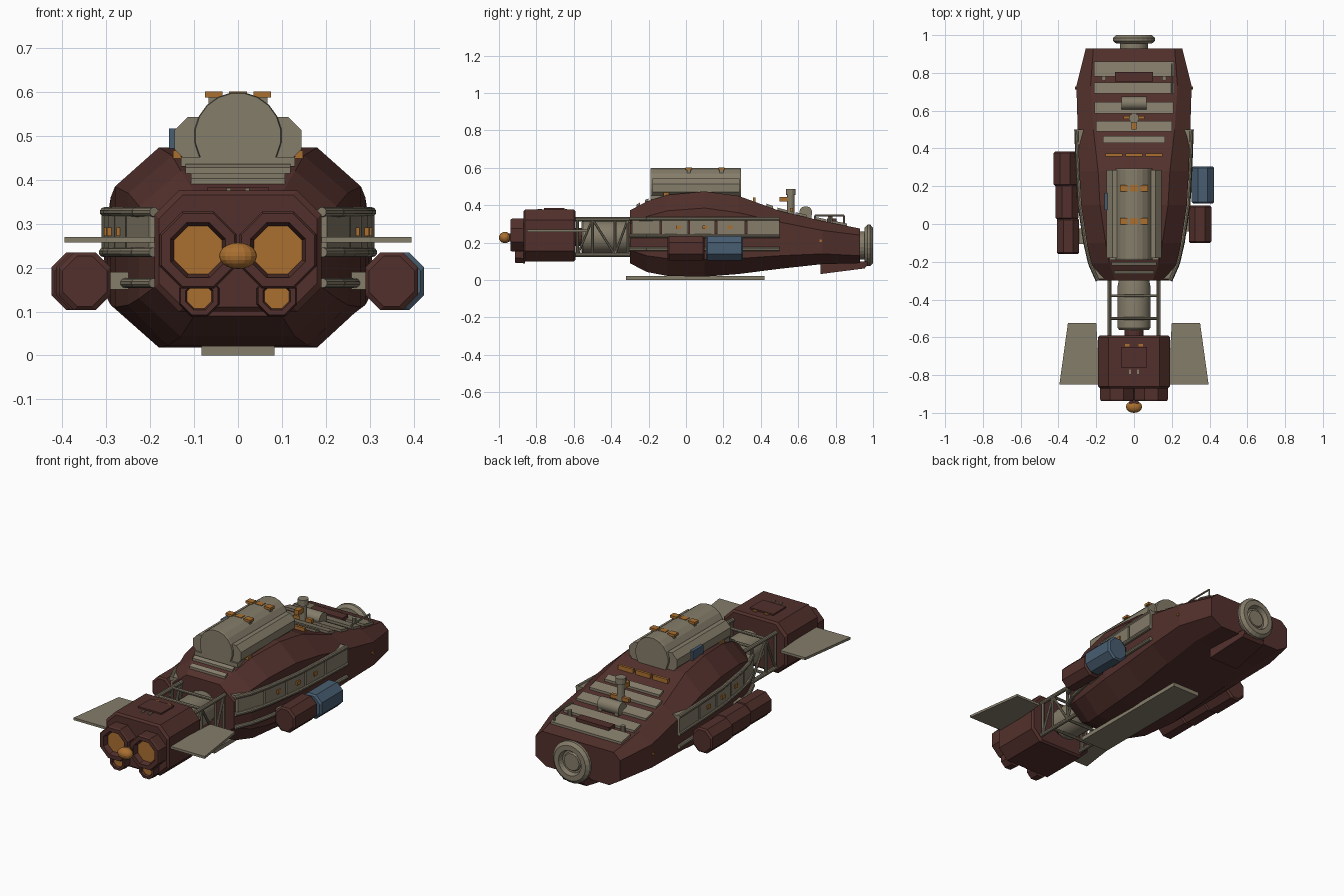
import bpy, bmesh, math
from mathutils import Vector

if "Cube" in bpy.data.objects:
    bpy.data.objects.remove(bpy.data.objects["Cube"])


def material(name, rgb):
    m = bpy.data.materials.new(name)
    m.diffuse_color = (*rgb, 1)
    m.use_nodes = True
    m.node_tree.nodes["Principled BSDF"].inputs["Base Color"].default_value = m.diffuse_color
    return m


RED = material("dark_red", (0.085, 0.030, 0.025))
TAN = material("tan", (0.235, 0.205, 0.145))
ORANGE = material("orange", (0.40, 0.16, 0.03))
BLUE = material("blue", (0.065, 0.11, 0.165))


def loft(name, rings, mat, smooth=False):
    """Skin a list of equal-length point rings and cap both ends."""
    bm = bmesh.new()
    vs = [[bm.verts.new(p) for p in r] for r in rings]
    n = len(rings[0])
    for a, b in zip(vs, vs[1:]):
        for i in range(n):
            bm.faces.new((a[i], a[(i + 1) % n], b[(i + 1) % n], b[i]))
    bm.faces.new(vs[0])
    bm.faces.new(vs[-1])
    bmesh.ops.recalc_face_normals(bm, faces=bm.faces)
    me = bpy.data.meshes.new(name)
    bm.to_mesh(me)
    bm.free()
    me.materials.append(mat)
    ob = bpy.data.objects.new(name, me)
    bpy.context.collection.objects.link(ob)
    if smooth:
        bpy.context.view_layer.objects.active = ob
        ob.select_set(True)
        bpy.ops.object.shade_smooth_by_angle(angle=math.radians(25))
        ob.select_set(False)
    return ob


def rect(y, x0, x1, z0, z1):
    return [(x0, y, z0), (x1, y, z0), (x1, y, z1), (x0, y, z1)]


def octagon(y, x0, x1, z0, z1, c):
    return [(x0 + c, y, z0), (x1 - c, y, z0), (x1, y, z0 + c), (x1, y, z1 - c),
            (x1 - c, y, z1), (x0 + c, y, z1), (x0, y, z1 - c), (x0, y, z0 + c)]


def box(name, x0, x1, y0, y1, z0, z1, mat):
    return loft(name, [rect(y0, x0, x1, z0, z1), rect(y1, x0, x1, z0, z1)], mat)


def rod(name, p, q, r, mat, n=10):
    p, q = Vector(p), Vector(q)
    rot = (q - p).to_track_quat('Z', 'Y')
    circ = [rot @ Vector((r * math.cos(t), r * math.sin(t), 0))
            for t in (2 * math.pi * (i + .5) / n for i in range(n))]
    return loft(name, [[p + c for c in circ], [q + c for c in circ]], mat, n > 8)


def lathe(name, x, z, profile, mat, n=24, smooth=False):
    """Spin (y, radius) pairs round an axis parallel to y."""
    ang = [2 * math.pi * (i + .5) / n for i in range(n)]
    return loft(name, [[(x + r * math.cos(t), y, z + r * math.sin(t)) for t in ang]
                       for y, r in profile], mat, smooth)


# hull stations: y, top half width, top z, half width, upper z, lower z, bottom half width, bottom z
HULL = [(-.30, .10, .372, .185, .30, .16, .10, .09), (-.21, .13, .42, .225, .34, .13, .13, .043),
        (-.10, .15, .455, .25, .37, .115, .16, .022), (.10, .18, .474, .28, .385, .11, .18, .018),
        (.28, .19, .45, .29, .36, .115, .18, .032), (.50, .215, .37, .298, .31, .13, .19, .06),
        (.73, .23, .315, .305, .265, .14, .20, .085), (.93, .215, .275, .255, .24, .13, .19, .09)]


def hull_at(y, k):
    for a, b in zip(HULL, HULL[1:]):
        if y <= b[0]:
            break
    return a[k] + (b[k] - a[k]) * (y - a[0]) / (b[0] - a[0])


loft("hull", [[(tw, y, zt), (w, y, zu), (w, y, zl), (bw, y, zb), (-bw, y, zb),
               (-w, y, zl), (-w, y, zu), (-tw, y, zt)]
              for y, tw, zt, w, zu, zl, bw, zb in HULL], RED)
loft("chin", [rect(.72, -.09, .09, .032, .10), rect(.955, -.07, .07, .062, .10),
              rect(.97, -.065, .065, .08, .10)], RED)
box("belly_plate", -.083, .083, -.32, .42, 0, .022, TAN)

# nose docking ring with a recess
lathe("docking_ring", 0, .185, [(.92, .075), (.955, .075), (.955, .095), (.97, .112), (.985, .112),
                               (1, .095), (1, .068), (.975, .06), (.975, .05), (.985, .045)], TAN)

# ribs and plates that follow the deck slope
for y0, y1, hw in [(.78, .86, .213), (.69, .75, .213), (.585, .645, .21), (.49, .545, .20),
                   (.43, .465, .165), (-.22, -.20, .12), (-.265, -.245, .107)]:
    loft("deck_plate", [rect(y, -hw, hw, hull_at(y, 2) - .015, hull_at(y, 2) + .013)
                        for y in (y0, y1)], TAN)
for x in (-.105, 0, .105):
    box("deck_window", x - .045, x + .045, .358, .372, .40, .44, ORANGE)
box("deck_box", -.10, .10, .755, .805, .29, .33, RED)

# deck machinery
rod("periscope", (0, .56, .33), (0, .56, .47), .02, TAN, 12)
rod("periscope_head", (0, .56, .455), (0, .56, .487), .027, TAN, 12)
box("periscope_eyepiece", -.014, .014, .50, .545, .42, .445, ORANGE)
box("periscope_clamp", -.055, .055, .555, .573, .365, .385, ORANGE)
rod("winch_drum", (-.065, .64, .36), (.065, .64, .36), .035, TAN, 16)
for x in (-.16, .16):
    rod("deck_post", (x, .77, .29), (x, .77, .345), .012, TAN)
for x in (-.05, .05):
    box("winch_foot", x - .01, x + .01, .61, .67, .32, .36, TAN)
rail = [(.20, .69, .31), (.20, .69, .345), (.20, .845, .345), (.20, .845, .28)]
for a, b in zip(rail, rail[1:]):
    rod("hand_rail", a, b, .005, TAN, 8)

# dorsal tanks
lathe("dorsal_tank", 0, .5, [(-.19, .098), (-.18, .1), (.285, .1), (.295, .098)], TAN, 20)
box("tank_cradle", -.13, .13, -.19, .285, .43, .452, TAN)
for s in (-1, 1):
    a, b = sorted((s * .05, s * .145))
    loft("side_tank", [octagon(y, a, b, .44, .543, .03) for y in (-.18, .285)], TAN)
    box("tank_foot", *sorted((s * .13, s * .148)), -.12, -.09, .44, .467, ORANGE)
for y in (.015, .19):
    for x in (-.055, 0, .055):
        box("tank_strap", x - .02, x + .02, y - .017, y + .017, .588 if x else .597, .601, ORANGE)
    for x in (-.055, .055):
        box("strap_leg", x - .012, x + .012, y - .01, y + .01, .565, .59, TAN)
box("blue_pack", -.157, -.138, .075, .165, .465, .517, BLUE)

# flank panels, latches and pipes
for s in (-1, 1):
    for y0, y1 in [(-.29, -.14), (-.13, .01), (.02, .155), (.165, .315), (.325, .50)]:
        rings = []
        for y in (y0, y1):
            w = hull_at(y, 3)
            rings.append(rect(y, *sorted((s * (w - .035), s * (w + .013))), .24, .333))
        loft("flank_panel", rings, TAN)
    for y in (-.04, .10, .235):
        w = hull_at(y, 3)
        box("panel_latch", *sorted((s * (w - .01), s * (w + .018))), y - .013, y + .013, .272, .292, ORANGE)
    for z, out in [(.165, .008), (.235, .008), (.327, .006)]:
        ys = [-.30, -.21, -.10, .10, .28, .50]
        for a, b in zip(ys, ys[1:]):
            rod("flank_pipe", (s * (hull_at(a, 3) + out), a, z), (s * (hull_at(b, 3) + out), b, z), .011, TAN)
    rod("side_bolt", (s * .27, .72, .21), (s * .312, .72, .21), .008, ORANGE, 8)

# side cargo pods
for x0, x1, y0, y1, mat in [(.29, .41, -.10, .098, RED), (.305, .424, .108, .305, BLUE),
                            (-.425, -.305, .20, .385, RED), (-.415, -.295, .025, .21, RED),
                            (-.408, -.29, -.16, .03, RED)]:
    c = .008
    loft("cargo_pod", [octagon(y, x0 + d, x1 - d, .104 + d, .235 - d, .034)
                       for y, d in [(y0, c), (y0 + c, 0), (y1 - c, 0), (y1, c)]], mat)
    s = 1 if x0 > 0 else -1
    box("pod_mount", *sorted((s * .24, s * .33)), (y0 + y1) / 2 - .04, (y0 + y1) / 2 + .04, .15, .19, TAN)

# connecting neck: core cylinder and truss
lathe("neck_core", 0, .23, [(-.56, .08), (-.55, .088), (-.33, .088), (-.29, .08)], TAN, 20, True)
lathe("neck_shaft", 0, .23, [(-.6, .05), (-.54, .05)], RED, 16)
for s in (-1, 1):
    x = s * .13
    for z in (.135, .325):
        rod("truss_rail", (x, -.60, z), (x, -.28, z), .011, TAN)
    stops = [-.58, -.50, -.38, -.31]
    for i, y in enumerate(stops):
        rod("truss_post", (x, y, .135), (x, y, .325), .008, TAN, 8)
        if i < 3:
            z0, z1 = (.135, .325) if i % 2 == 0 else (.325, .135)
            rod("truss_brace", (x, y, z0), (x, stops[i + 1], z1), .007, TAN, 8)
for y in (-.50, -.38):
    for z in (.135, .325):
        rod("truss_crossbar", (-.13, y, z), (.13, y, z), .008, TAN, 8)

# engine block and its hatch
loft("engine_block", [octagon(y, -.19 + d, .19 - d, .10 + d, .376 - d, .055)
                      for y, d in [(-.87, .01), (-.86, 0), (-.60, 0), (-.59, .01)]], RED)
box("engine_hatch", -.07, .07, -.76, -.65, .37, .384, RED)
for x in (-.035, .035):
    box("hatch_light", x - .012, x + .012, -.648, -.636, .37, .381, ORANGE)
    box("hatch_hinge", x * .6 - .005, x * .6 + .005, -.795, -.77, .37, .381, TAN)

# engine bells with glowing discs, and the central dome
for s in (-1, 1):
    lathe("main_bell", s * .091, .24, [(-.86, .095), (-.93, .095), (-.938, .09), (-.938, .068),
                                      (-.905, .058)], RED, 8)
    lathe("main_glow", s * .091, .24, [(-.90, .059), (-.912, .059)], ORANGE, 8)
    lathe("small_bell", s * .088, .135, [(-.86, .05), (-.915, .046), (-.915, .034), (-.895, .028)], RED, 8)
    lathe("small_glow", s * .088, .135, [(-.89, .03), (-.902, .03)], ORANGE, 8)
    # tail wings
    x0, x1, x2 = s * .18, s * .35, s * .395
    loft("tail_wing", [rect(-.85, *sorted((x0, x2)), .257, .27),
                       rect(-.525, *sorted((s * .20, x1)), .257, .27)], TAN)
box("dome_mount", -.025, .025, -.95, -.87, .205, .25, RED)
bpy.ops.mesh.primitive_uv_sphere_add(segments=16, ring_count=10, radius=1, location=(0, -.968, .227))
dome = bpy.context.object
dome.name = "engine_dome"
dome.scale = (.043, .032, .03)
dome.data.materials.append(ORANGE)
